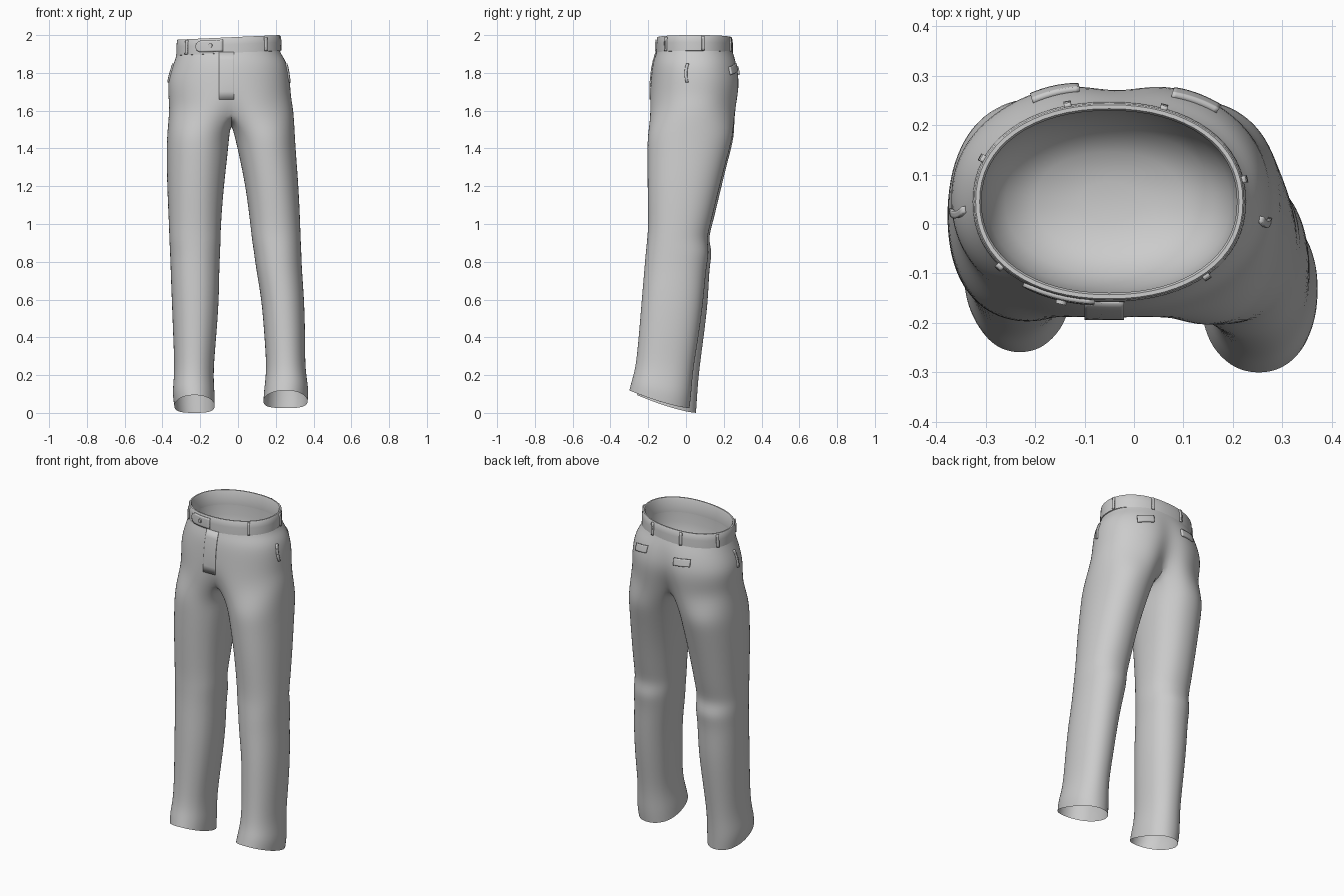
import bpy, bmesh, math
from mathutils import Vector
from mathutils.bvhtree import BVHTree

if "Cube" in bpy.data.objects:
    bpy.data.objects.remove(bpy.data.objects["Cube"])

CX = -0.035          # centre seam


def pw(v, e=0.92):
    return math.copysign(abs(v) ** e, v)


def finish(bm, name, angle=40):
    me = bpy.data.meshes.new(name)
    bm.to_mesh(me)
    bm.free()
    ob = bpy.data.objects.new(name, me)
    bpy.context.collection.objects.link(ob)
    bpy.ops.object.select_all(action='DESELECT')
    ob.select_set(True)
    bpy.context.view_layer.objects.active = ob
    bpy.ops.object.shade_smooth_by_angle(angle=math.radians(angle))
    return ob


# Hip rows: z, left x, right x, front y, back y, front dent, back cleft
HIPS = [(1.94, -.315, .215, -.148, .238, 0, 0),
        (1.90, -.325, .228, -.160, .252, 0, 0),
        (1.85, -.342, .264, -.178, .274, 0, .01),
        (1.76, -.374, .277, -.188, .295, 0, .025),
        (1.68, -.370, .280, -.196, .289, .005, .04),
        (1.60, -.364, .296, -.205, .279, .035, .07)]
# Leg rows: front z, back z, inner x, outer x, front y, back y
RIGHT = [(1.48, 1.48, -.022, .302, -.207, .256), (1.38, 1.38, .002, .308, -.206, .228),
         (1.2, 1.2, .04, .322, -.206, .18), (1.0, 1.0, .065, .331, -.201, .132),
         (.92, .92, .073, .333, -.207, .110), (.84, .85, .085, .337, -.216, .126),
         (.75, .77, .095, .339, -.223, .108), (.6, .6, .125, .352, -.236, .095),
         (.4, .4, .14, .357, -.252, .068), (.24, .22, .152, .356, -.268, .037),
         (.175, .10, .138, .376, -.288, .03), (.12, .025, .134, .370, -.302, .02)]
LEFT = [(1.48, 1.48, -.045, -.377, -.2, .262), (1.38, 1.38, -.053, -.380, -.2, .236),
        (1.2, 1.2, -.075, -.377, -.196, .19), (1.0, 1.0, -.09, -.367, -.187, .143),
        (.92, .92, -.092, -.365, -.188, .118), (.84, .85, -.094, -.361, -.19, .143),
        (.75, .77, -.099, -.358, -.195, .124), (.6, .6, -.10, -.352, -.205, .12),
        (.4, .4, -.115, -.344, -.215, .095), (.22, .20, -.132, -.336, -.226, .068),
        (.15, .08, -.123, -.350, -.246, .06), (.095, 0, -.123, -.338, -.261, .055)]

# Trousers body: each half is a strip of hip rows that closes into a leg tube
bm = bmesh.new()
for side, legs in ((1, RIGHT), (-1, LEFT)):
    rings = []
    for z, xl, xr, yf, yb, dent, cleft in HIPS:
        a = (xr if side > 0 else xl) - CX
        m, b = (yf + yb) / 2, (yb - yf) / 2
        ring = []
        for j in range(17):
            t = math.radians(-90 + j * 11.25)
            x, y = a * pw(math.cos(t)), m + b * pw(math.sin(t))
            w = max(0, 1 - abs(x) / .14) ** 2
            y += w * (dent if t < 0 else -cleft)
            ring.append(bm.verts.new((CX + x, y, z)))
        rings.append(ring)
    # crotch curve joining front and back of the last hip row
    f, b = rings[-1][0].co, rings[-1][16].co
    rings[-1] += [bm.verts.new(b.lerp(f, k / 8) - Vector((0, 0, .075 * math.sin(math.pi * k / 8))))
                  for k in range(1, 8)]
    for zf, zb, xi, xo, yf, yb in legs:
        ring = []
        for j in range(24):
            t = math.radians(-135 + j * 16.875 if j < 17 else 135 + (j - 16) * 11.25)
            x = (xi + xo) / 2 + (xo - xi) / 2 * pw(math.cos(t))
            y = (yf + yb) / 2 + (yb - yf) / 2 * pw(math.sin(t))
            s = (yb - y) / (yb - yf)
            ring.append(bm.verts.new((x, y, zb + (zf - zb) * max(0, s) ** 1.4)))
        rings.append(ring)
    for i in range(len(rings) - 1):
        p, q = rings[i], rings[i + 1]
        closed = i >= len(HIPS) - 1
        for j in range(24 if closed else 16):
            k = (j + 1) % 24
            bm.faces.new((p[j], p[k], q[k], q[j]))
bmesh.ops.remove_doubles(bm, verts=bm.verts, dist=1e-4)
bmesh.ops.recalc_face_normals(bm, faces=bm.faces)
body = finish(bm, "trouser_body", 60)
sub = body.modifiers.new("smooth", 'SUBSURF')
sub.levels = sub.render_levels = 2


def oval_loft(name, rows, n=64):
    """Stack of waist ovals; rows are (z, half width, half depth)."""
    bm = bmesh.new()
    rings = []
    for z, a, b in rows:
        ring = []
        for j in range(n):
            t = 2 * math.pi * j / n
            x = a * pw(math.cos(t))
            ring.append(bm.verts.new((-.05 + x, .045 + b * pw(math.sin(t)), z + .045 * x)))
        rings.append(ring)
    for p, q in zip(rings, rings[1:]):
        for j in range(n):
            bm.faces.new((p[j], p[(j + 1) % n], q[(j + 1) % n], q[j]))
    return bm, rings, name


# Waistband
bm, rings, name = oval_loft("waistband", [(1.90, .262, .187), (1.905, .277, .203), (1.95, .276, .202),
                                          (1.984, .273, .199), (1.988, .270, .196),
                                          (1.988, .262, .188), (1.982, .258, .184), (1.90, .258, .184)])
bmesh.ops.recalc_face_normals(bm, faces=bm.faces)
band = finish(bm, name)

# Inner lining bowl
bm, rings, name = oval_loft("lining", [(1.93, .260, .186), (1.84, .258, .184), (1.76, .245, .172),
                                       (1.70, .21, .145), (1.66, .15, .10), (1.645, .06, .04)])
bm.faces.new(rings[-1])
lining = finish(bm, name, 80)

bpy.context.view_layer.update()
dg = bpy.context.evaluated_depsgraph_get()
SURF = {o: BVHTree.FromObject(o, dg) for o in (body, band)}


def patch(name, target, x, y, z, angle, w, h, th, shear=0, round_left=0, bow=0, nu=12, nv=6):
    """Thin cloth piece laid on the target; angle is its outward direction."""
    out = Vector((math.cos(math.radians(angle)), math.sin(math.radians(angle)), 0))
    u = Vector((0, 0, 1)).cross(out)
    bm = bmesh.new()
    grid = []
    for i in range(nu + 1):
        s = i / nu
        if round_left:
            s = s ** 1.6
        d = max(0, 1 - s * w / round_left) if round_left else 0
        hs = h * max(.15, math.sqrt(1 - d * d))
        col = []
        for j in range(nv + 1):
            r = j / nv - .5
            o = Vector((x, y, z + r * hs + shear * (s - .5))) + u * (w * (s - .5) + bow * 4 * r * r)
            hit = SURF[target].ray_cast(o + out * .4, -out)[0]
            col.append(bm.verts.new((hit if hit else o) + out * th))
        grid.append(col)
    for i in range(nu):
        for j in range(nv):
            bm.faces.new((grid[i][j], grid[i + 1][j], grid[i + 1][j + 1], grid[i][j + 1]))
    ob = finish(bm, name)
    mod = ob.modifiers.new("thickness", 'SOLIDIFY')
    mod.thickness, mod.offset = th + .004, -1
    return ob


# Belt loops
for i, (x, y, a) in enumerate([(-.31, .135, 160), (-.135, .245, 95), (.06, .23, 80), (.22, .09, 10),
                               (.14, -.10, -48), (-.262, -.08, 218)]):
    patch(f"belt_loop_{i + 1}", band, x, y, 1.945 + .045 * (x + .05), a, .015, .075, .008, nu=3)

# Waist tab and button
patch("waist_tab", band, -.15, -.13, 1.942, -102, .15, .062, .008, shear=.006, round_left=.035, nu=16)
out = Vector((-.25, -1, 0)).normalized()
hit = SURF[band].ray_cast(Vector((-.14, -.13, 1.945)) + out * .4, -out)[0]
bpy.ops.mesh.primitive_cylinder_add(vertices=24, radius=.011, depth=.008, location=hit + out * .011,
                                    rotation=out.to_track_quat('Z', 'Y').to_euler())
bpy.context.object.name = "button"

# Fly
patch("fly", body, -.06, -.17, 1.785, -90, .08, .25, .006)

# Back pocket flaps
patch("back_pocket_left", body, -.16, .27, 1.815, 103, .10, .042, .011, shear=.006)
patch("back_pocket_right", body, .125, .25, 1.822, 66, .10, .042, .011, shear=.02)

# Side pocket edges
patch("side_pocket_right", body, .26, 0, 1.80, -8, .014, .10, .008, bow=.008, nu=3)
patch("side_pocket_left", body, -.35, .02, 1.80, 188, .014, .10, .008, bow=-.008, nu=3)
